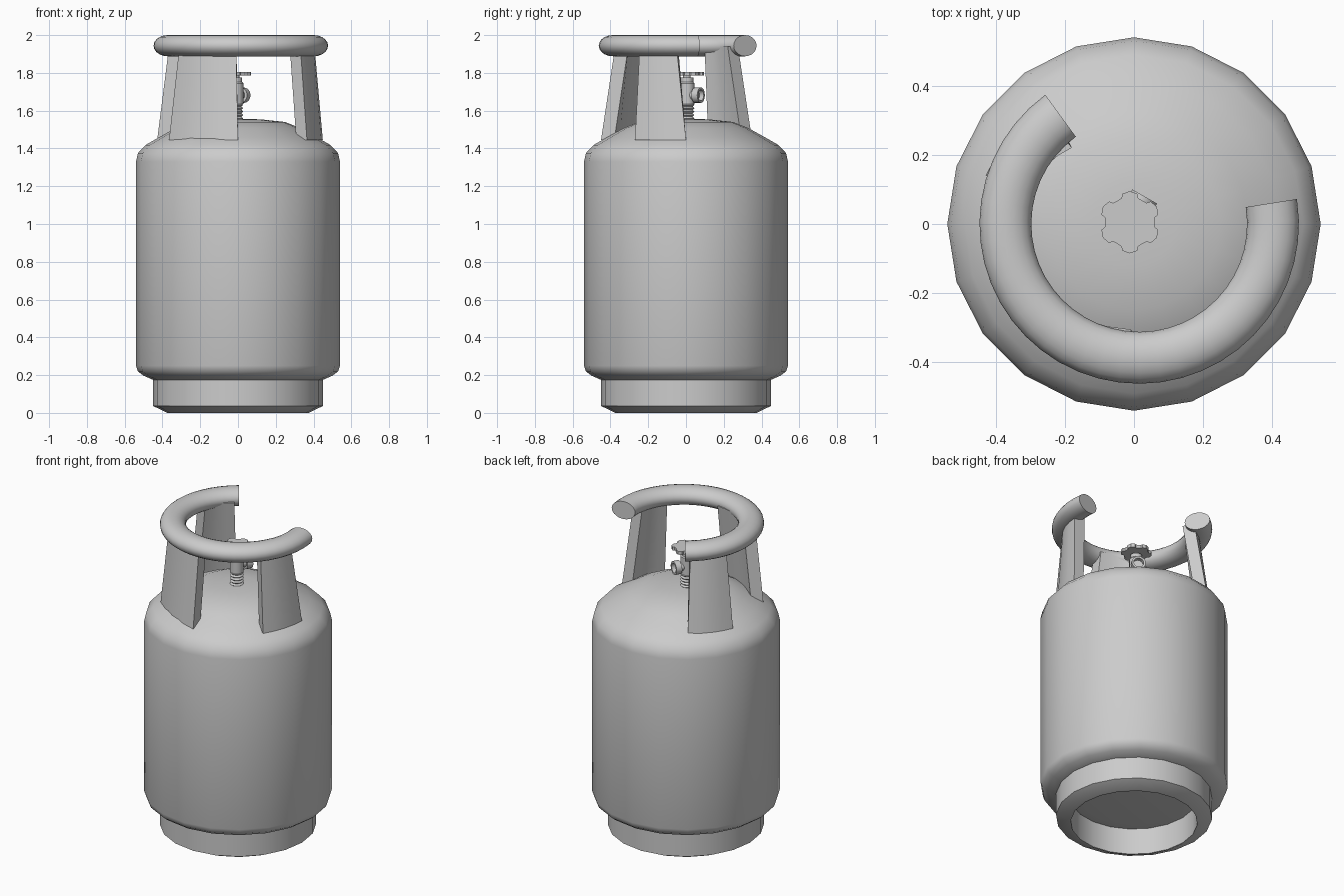
import bpy, bmesh, math
from mathutils import Vector, Matrix

if "Cube" in bpy.data.objects:
    bpy.data.objects.remove(bpy.data.objects["Cube"])


def finish(name, bm, angle=40):
    bmesh.ops.recalc_face_normals(bm, faces=bm.faces)
    me = bpy.data.meshes.new(name)
    bm.to_mesh(me)
    bm.free()
    ob = bpy.data.objects.new(name, me)
    bpy.context.collection.objects.link(ob)
    bpy.ops.object.select_all(action='DESELECT')
    bpy.context.view_layer.objects.active = ob
    ob.select_set(True)
    bpy.ops.object.shade_smooth_by_angle(angle=math.radians(angle))
    return ob


def skin(bm, rings, loop=False):
    """Bridge consecutive closed rings of vertices with quads."""
    n = len(rings[0])
    pairs = list(zip(rings, rings[1:])) + ([(rings[-1], rings[0])] if loop else [])
    for a, b in pairs:
        for i in range(n):
            j = (i + 1) % n
            bm.faces.new((a[i], a[j], b[j], b[i]))
    if not loop:
        bm.faces.new(rings[0])
        bm.faces.new(rings[-1])


def lathe(name, profile, sides, matrix=Matrix(), loop=False):
    bm = bmesh.new()
    rings = []
    for r, z in profile:
        rings.append([bm.verts.new(matrix @ Vector((r * math.cos(t), r * math.sin(t), z)))
                      for t in (2 * math.pi * i / sides for i in range(sides))])
    skin(bm, rings, loop)
    return finish(name, bm)


# Tank body with domed shoulder
lathe("tank_body", [(0.30, 0.16), (0.45, 0.175), (0.50, 0.197), (0.53, 0.22), (0.54, 0.25),
                    (0.54, 1.33), (0.53, 1.375), (0.49, 1.418), (0.42, 1.458),
                    (0.33, 1.508), (0.25, 1.54), (0.12, 1.554), (0.02, 1.557)], 20)

# Hollow foot ring with chamfered lower edge
lathe("foot_ring", [(0.45, 0.19), (0.45, 0.037), (0.375, 0.0), (0.365, 0.0), (0.365, 0.19)],
      20, loop=True)

# Open handle ring with oval section
bm = bmesh.new()
rings = []
start, end, steps = math.radians(9), math.radians(126 - 360), 32
for k in range(steps + 1):
    a = start + (end - start) * k / steps
    ring = []
    for i in range(20):
        t = 2 * math.pi * i / 20
        r = 0.387 + 0.075 * math.cos(t)
        ring.append(bm.verts.new((0.015 + r * math.cos(a), r * math.sin(a),
                                  1.944 + 0.056 * math.sin(t))))
    rings.append(ring)
skin(bm, rings)
finish("handle_ring", bm)


# Three tapered, slightly bowed supports
def support(name, bottom, top, bow, thick=0.07, segs=4):
    bm = bmesh.new()
    rings = []
    for k in range(segs + 1):
        s = k / segs
        ring = []
        for (p, q), z in ((bottom, 1.445), (top, 1.94)):
            p, q = Vector((*p, 0)), Vector((*q, 0))
            out = ((p + q) / 2).normalized()
            c = p.lerp(q, s) + out * bow * 4 * s * (1 - s)
            inner = c - c.normalized() * thick
            pair = [bm.verts.new((c.x, c.y, z)), bm.verts.new((inner.x, inner.y, z))]
            ring += pair if z < 1.5 else pair[::-1]
        rings.append(ring)
    skin(bm, rings)
    finish(name, bm)


support("right_support", ((0.365, -0.27), (0.449, 0.0)), ((0.33, -0.245), (0.405, -0.05)), 0.018)
support("front_support", ((-0.365, -0.255), (0.0, -0.45)), ((-0.31, -0.25), (-0.01, -0.375)), 0.03)
support("back_left_support", ((-0.258, 0.35), (-0.428, 0.14)), ((-0.224, 0.275), (-0.365, 0.12)), 0.02)

# Valve: threaded neck, body and spindle
cx, cy = -0.012, 0.005
valve_at = Matrix.Translation((cx, cy, 0))
threads = []
for k in range(5):
    z = 1.55 + 0.018 * k
    threads += [(0.030, z), (0.040, z + 0.009)]
lathe("valve_neck", threads + [(0.030, 1.64)], 16, valve_at)
lathe("valve_body", [(0.040, 1.636), (0.040, 1.745), (0.034, 1.752), (0.034, 1.775),
                     (0.020, 1.775), (0.020, 1.79)], 16, valve_at)

# Side outlet with recessed mouth
d = Vector((0.5, 0.87, 0)).normalized()
outlet_at = Matrix.Translation((cx, cy, 1.682)) @ d.to_track_quat('Z', 'Y').to_matrix().to_4x4()
lathe("valve_outlet", [(0.026, 0.0), (0.026, 0.05), (0.041, 0.05), (0.041, 0.086),
                       (0.029, 0.086), (0.029, 0.06)], 16, outlet_at)

# Six-lobed hand wheel
bm = bmesh.new()
outline = []
for lobe in range(6):
    for off, r in ((-19, 0.074), (-15, 0.085), (0, 0.090), (15, 0.085), (19, 0.074), (30, 0.072)):
        a = math.radians(30 + 60 * lobe + off)
        outline.append((cx + r * math.cos(a), cy + r * math.sin(a)))
skin(bm, [[bm.verts.new((x, y, z)) for x, y in outline] for z in (1.785, 1.806)])
finish("valve_hand_wheel", bm, 30)
